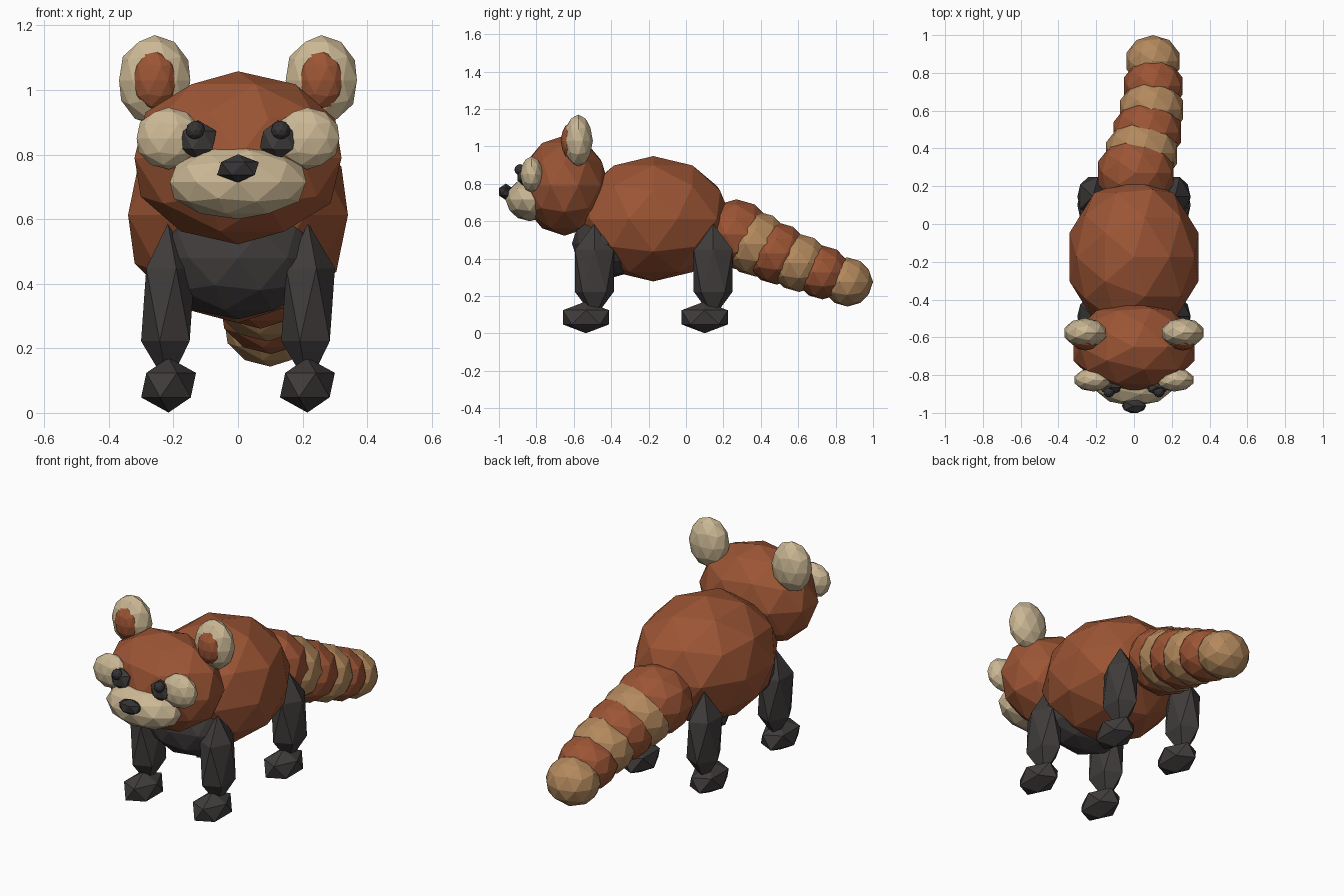
import bpy

cube = bpy.data.objects.get("Cube")
if cube:
    bpy.data.objects.remove(cube, do_unlink=True)


def material(name, rgb):
    mat = bpy.data.materials.new(name)
    mat.use_nodes = True
    color = (*rgb, 1.0)
    mat.diffuse_color = color
    mat.node_tree.nodes["Principled BSDF"].inputs["Base Color"].default_value = color
    return mat


rust = material("rust fur", (0.33, 0.09, 0.035))
cream = material("cream fur", (0.6, 0.48, 0.3))
tan = material("tan fur", (0.45, 0.25, 0.11))
charcoal = material("charcoal fur", (0.052, 0.045, 0.045))
black = material("black", (0.036, 0.033, 0.035))


def blob(name, center, radii, mat, detail=2):
    """Faceted ellipsoid made from a scaled icosphere."""
    bpy.ops.mesh.primitive_ico_sphere_add(subdivisions=detail, radius=1, location=center)
    obj = bpy.context.object
    obj.name = obj.data.name = name
    obj.scale = radii
    bpy.ops.object.transform_apply(location=False, rotation=False, scale=True)
    obj.data.materials.append(mat)
    return obj


# Torso and head
blob("body", (0, -0.175, 0.613), (0.358, 0.42, 0.335), rust)
blob("chest", (0, -0.42, 0.48), (0.26, 0.19, 0.19), charcoal)
blob("head", (0, -0.65, 0.79), (0.337, 0.238, 0.268), rust)
blob("muzzle", (0, -0.835, 0.715), (0.222, 0.13, 0.115), cream)
blob("nose", (0, -0.963, 0.757), (0.072, 0.043, 0.044), black, 1)

for side, s in (("left", 1), ("right", -1)):
    # Face markings, eyes and ears
    blob(f"{side}_cheek", (s * 0.215, -0.825, 0.85), (0.104, 0.062, 0.096), cream)
    blob(f"{side}_eye_patch", (s * 0.124, -0.865, 0.845), (0.063, 0.042, 0.062), charcoal, 1)
    blob(f"{side}_eye", (s * 0.132, -0.888, 0.875), (0.03, 0.03, 0.03), black)
    blob(f"{side}_ear", (s * 0.258, -0.576, 1.03), (0.116, 0.078, 0.14), cream)
    blob(f"{side}_inner_ear", (s * 0.258, -0.618, 1.03), (0.072, 0.052, 0.095), rust)

    # Legs and paws
    for end, y in (("front", -0.49), ("hind", 0.145)):
        blob(f"{end}_{side}_leg", (s * 0.217, y, 0.335), (0.093, 0.122, 0.252), charcoal, 1)
        blob(f"{end}_{side}_paw", (s * 0.215, y - 0.045, 0.086), (0.095, 0.145, 0.085), charcoal, 1)

# Ringed tail curving to the left as it drops: x, y and radius of each ring
rings = [(0.01, 0.27, 0.195), (0.04, 0.375, 0.183), (0.07, 0.485, 0.174),
         (0.093, 0.605, 0.162), (0.102, 0.73, 0.15), (0.1, 0.863, 0.137)]
for i, (x, y, r) in enumerate(rings):
    blob(f"tail_ring_{i + 1}", (x, y, 0.53 - 0.051 * i),
         (r * 1.08, r, r * 0.96), tan if i % 2 else rust)
